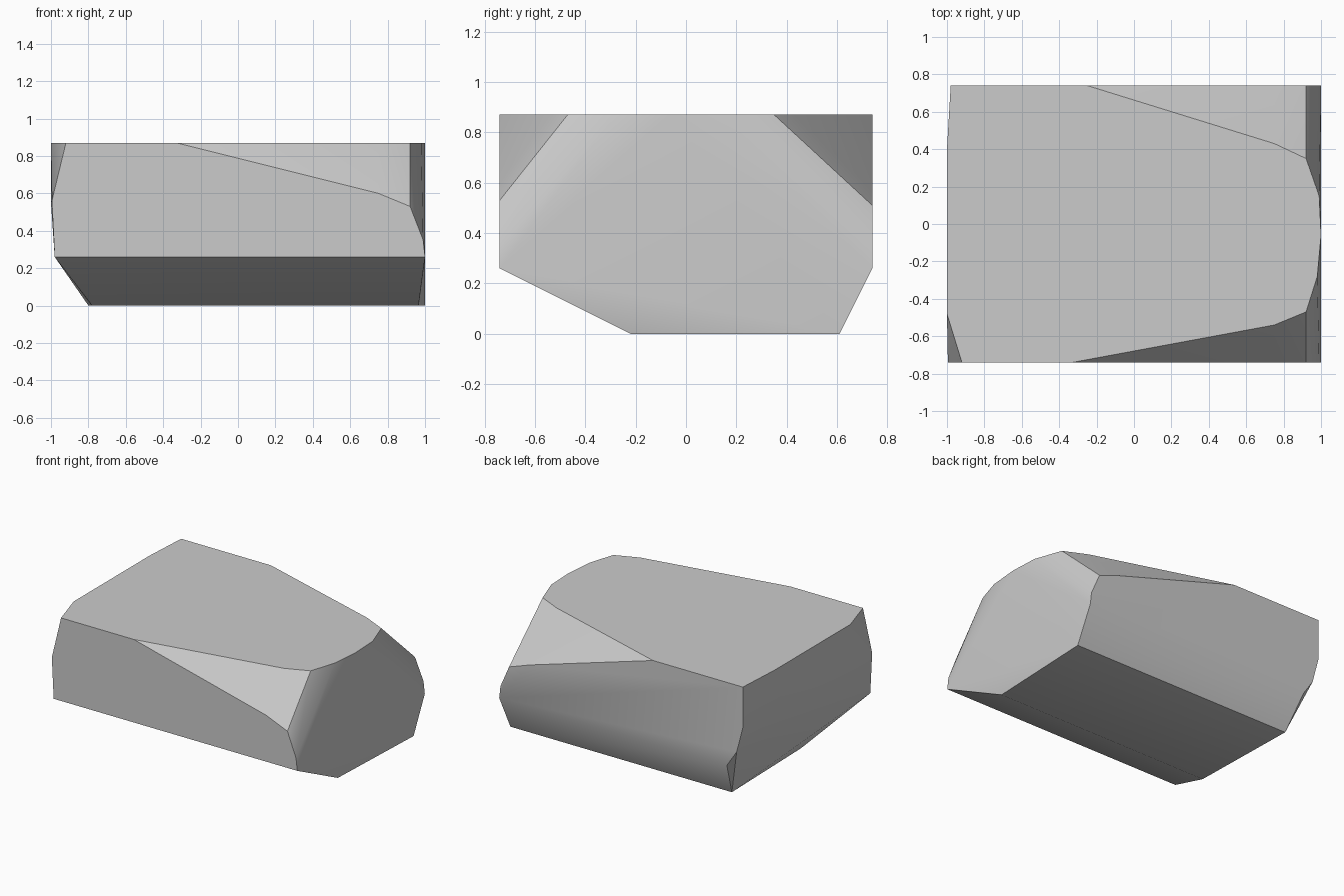
import bpy, bmesh, math

# Remove the default cube
cube = bpy.data.objects.get("Cube")
if cube:
    bpy.data.objects.remove(cube)

TOP, FRONT, BACK = 0.87, -0.74, 0.74

# Outlines of the flat sides, as pairs in the plane of each side
top_outline = [(-0.92, FRONT), (-0.33, FRONT), (0.75, -0.54), (0.92, -0.47),
               (0.98, -0.28), (1.0, -0.06), (0.99, 0.15), (0.92, 0.35),
               (0.75, 0.43), (-0.25, BACK), (-0.98, BACK), (-1.0, 0.4),
               (-1.0, -0.48)]
front_outline = [(-0.98, 0.26), (1.0, 0.26), (0.99, 0.35), (0.92, 0.53),
                 (0.75, 0.60), (-0.995, 0.56)]
back_outline = [(-0.85, 0.26), (-0.93, 0.38), (-0.98, 0.57), (0.75, 0.57),
                (0.92, 0.51), (0.99, 0.35), (1.0, 0.26)]
base_outline = [(-0.78, -0.22), (0.965, -0.22), (1.0, 0.61), (-0.8, 0.61)]
left_bulge = [(-1.0, 0.3, 0.55)]

points = [(x, y, TOP) for x, y in top_outline]
points += [(x, FRONT, z) for x, z in front_outline]
points += [(x, BACK, z) for x, z in back_outline]
points += [(x, y, 0) for x, y in base_outline]
points += left_bulge

# Wrap the outlines into one solid boulder
bm = bmesh.new()
for p in points:
    bm.verts.new(p)
hull = bmesh.ops.convex_hull(bm, input=bm.verts[:])
loose = [v for v in bm.verts if not v.link_faces]
bmesh.ops.delete(bm, geom=loose, context='VERTS')
bmesh.ops.dissolve_limit(bm, angle_limit=math.radians(1),
                         verts=bm.verts[:], edges=bm.edges[:])
bmesh.ops.recalc_face_normals(bm, faces=bm.faces[:])

mesh = bpy.data.meshes.new("boulder")
bm.to_mesh(mesh)
bm.free()
boulder = bpy.data.objects.new("boulder", mesh)
bpy.context.collection.objects.link(boulder)

# Plain stone colour
stone = bpy.data.materials.new("grey_stone")
stone.use_nodes = True
colour = (0.6, 0.6, 0.6, 1)
stone.diffuse_color = colour
stone.node_tree.nodes["Principled BSDF"].inputs["Base Color"].default_value = colour
mesh.materials.append(stone)

# Soft shading across shallow bends, crisp main ridges
bpy.ops.object.select_all(action='DESELECT')
boulder.select_set(True)
bpy.context.view_layer.objects.active = boulder
bpy.ops.object.shade_smooth_by_angle(angle=math.radians(30))
